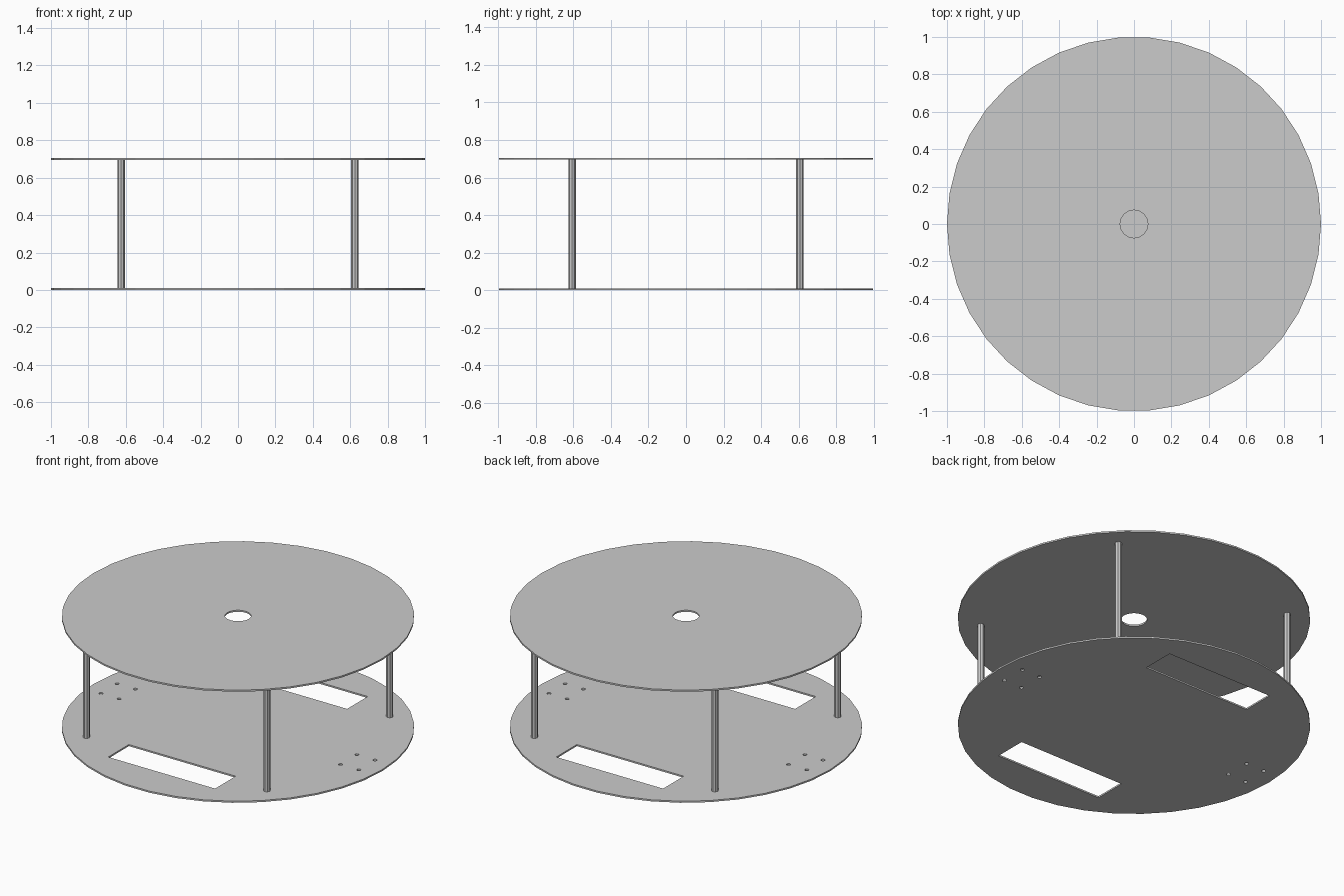
import bpy, bmesh
from math import sin, cos, tau

if "Cube" in bpy.data.objects:
    bpy.data.objects.remove(bpy.data.objects["Cube"], do_unlink=True)

HEIGHT, THICK = 0.705, 0.01

grey = bpy.data.materials.new("plain grey")
grey.use_nodes = True
grey.diffuse_color = (0.6, 0.6, 0.6, 1)
grey.node_tree.nodes["Principled BSDF"].inputs["Base Color"].default_value = grey.diffuse_color


def circle(x, y, r, sides):
    return [(x + r * cos(tau * i / sides), y + r * sin(tau * i / sides)) for i in range(sides)]


def rectangle(x, y, w, d):
    return [(x + sx * w / 2, y + sy * d / 2) for sx, sy in ((-1, -1), (1, -1), (1, 1), (-1, 1))]


def finish(name, bm):
    mesh = bpy.data.meshes.new(name)
    bm.to_mesh(mesh)
    bm.free()
    mesh.materials.append(grey)
    obj = bpy.data.objects.new(name, mesh)
    bpy.context.collection.objects.link(obj)
    return obj


def plate(name, z, holes):
    """Round sheet with cut-outs, thickened evenly about height z."""
    bm = bmesh.new()
    edges = []
    for loop in [circle(0, 0, 1, 38)] + holes:
        verts = [bm.verts.new((x, y, 0)) for x, y in loop]
        edges += [bm.edges.new((verts[i - 1], verts[i])) for i in range(len(verts))]
    bmesh.ops.triangle_fill(bm, edges=edges, use_beauty=True, normal=(0, 0, 1))
    bmesh.ops.recalc_face_normals(bm, faces=bm.faces[:])
    obj = finish(name, bm)
    obj.location.z = z
    solid = obj.modifiers.new("thickness", "SOLIDIFY")
    solid.thickness = THICK
    solid.offset = 0


# Bottom plate: wheel slots front and back, four screw holes on each side
slots = [rectangle(0, s * 0.653, 0.74, 0.204) for s in (-1, 1)]
screws = [circle(sx * x, y, 0.012, 12)
          for sx in (-1, 1) for x in (0.767, 0.893) for y in (-0.08, 0.08)]
plate("bottom_plate", THICK / 2, slots + screws)

# Top plate: one round centre hole
plate("top_plate", HEIGHT - THICK / 2, [circle(0, 0, 0.074, 32)])

# Four posts between the plates
for side, sx in (("right", -1), ("left", 1)):
    for end, sy in (("front", -1), ("back", 1)):
        bm = bmesh.new()
        bmesh.ops.create_cone(bm, cap_ends=True, segments=8, radius1=0.02, radius2=0.02,
                              depth=HEIGHT - 2 * THICK)
        post = finish(f"{end}_{side}_post", bm)
        post.location = (sx * 0.625, sy * 0.607, HEIGHT / 2)
